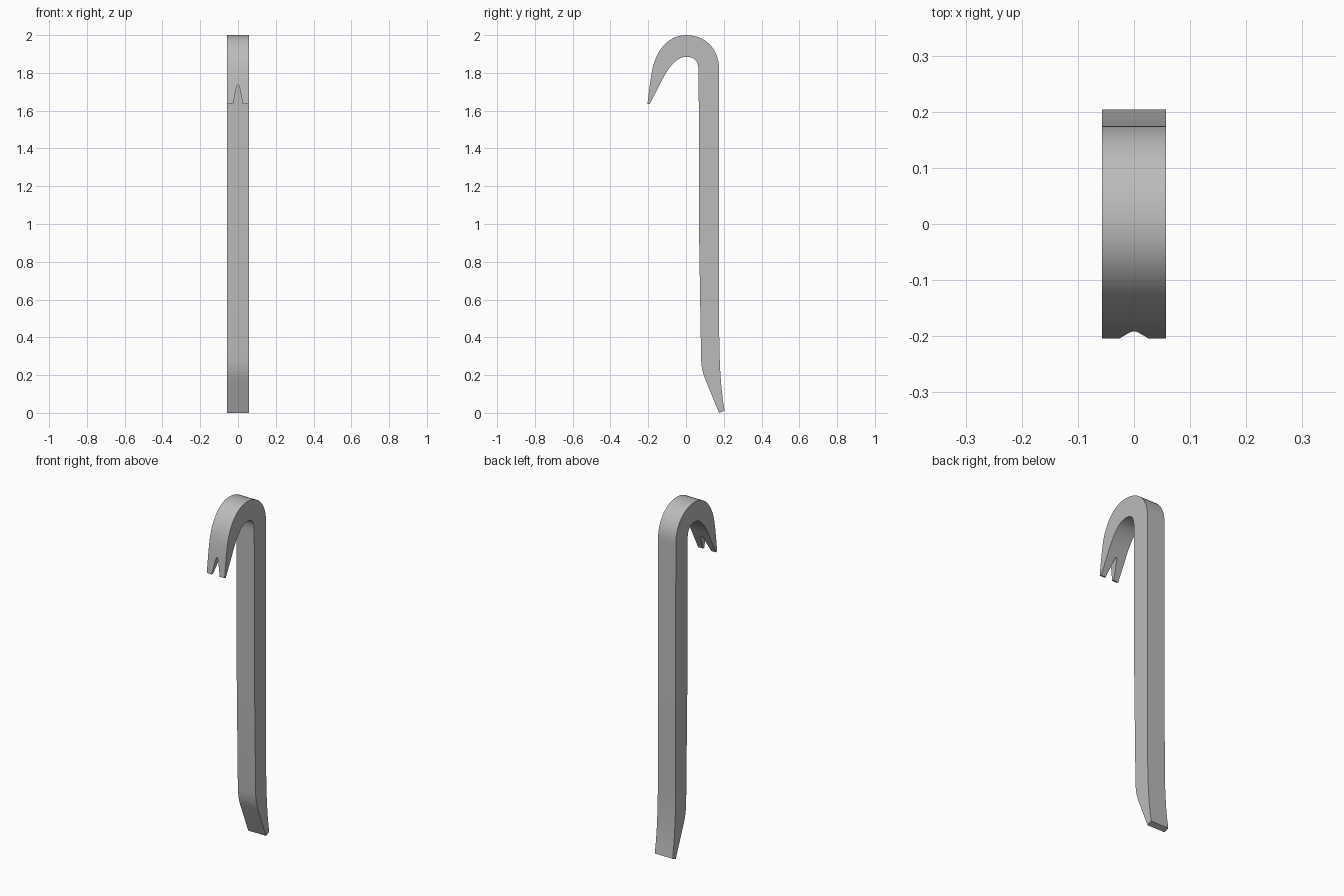
import bpy
import bmesh
from mathutils import Vector
from mathutils.geometry import interpolate_bezier

if "Cube" in bpy.data.objects:
    bpy.data.objects.remove(bpy.data.objects["Cube"])

HALF_WIDTH = 0.057

steel = bpy.data.materials.new("grey steel")
steel.diffuse_color = (0.5, 0.5, 0.5, 1)
steel.use_nodes = True
steel.node_tree.nodes["Principled BSDF"].inputs["Base Color"].default_value = steel.diffuse_color


def arc(p0, h0, h1, p1, n=14):
    """Bezier points in (y, z), without the last one."""
    pts = interpolate_bezier(*[Vector((*p, 0)) for p in (p0, h0, h1, p1)], n)
    return [(p.x, p.y) for p in pts[:-1]]


def prism(name, outline, to_3d, low, high):
    """Extrude a closed 2D outline between two depths."""
    bm = bmesh.new()
    rings = [[bm.verts.new(to_3d(a, b, d)) for a, b in outline] for d in (low, high)]
    bm.faces.new(rings[0])
    bm.faces.new(rings[1][::-1])
    n = len(outline)
    for i in range(n):
        j = (i + 1) % n
        bm.faces.new((rings[0][i], rings[0][j], rings[1][j], rings[1][i]))
    bmesh.ops.recalc_face_normals(bm, faces=bm.faces)
    mesh = bpy.data.meshes.new(name)
    bm.to_mesh(mesh)
    bm.free()
    obj = bpy.data.objects.new(name, mesh)
    bpy.context.collection.objects.link(obj)
    return obj


# Side profile: over the hook, down the back, round the chisel, up the inside
profile = (
    arc((-0.204, 1.636), (-0.194, 1.72), (-0.188, 1.77), (-0.178, 1.82), 6)
    + arc((-0.178, 1.82), (-0.155, 1.93), (-0.085, 2.0), (0.0, 2.0))
    + arc((0.0, 2.0), (0.1, 2.0), (0.175, 1.93), (0.175, 1.82))
    + [(0.175, 1.82)]
    + arc((0.176, 0.40), (0.178, 0.22), (0.186, 0.12), (0.204, 0.012), 8)
    + [(0.204, 0.012), (0.175, 0.0)]
    + arc((0.107, 0.165), (0.092, 0.20), (0.083, 0.23), (0.080, 0.28), 8)
    + [(0.080, 0.28), (0.070, 0.90)]
    + arc((0.067, 1.80), (0.067, 1.86), (0.05, 1.885), (0.0, 1.885))
    + arc((0.0, 1.885), (-0.06, 1.885), (-0.11, 1.80), (-0.14, 1.735))
    + [(-0.14, 1.735), (-0.193, 1.634)]
)
bar = prism("pry_bar", profile, lambda y, z, d: (d, y, z), -HALF_WIDTH, HALF_WIDTH)
bar.data.materials.append(steel)

# Tapered nail slot through the claw, with a rounded end
half_slot = [(0.030, 1.60), (0.026, 1.634), (0.017, 1.68), (0.008, 1.722), (0.004, 1.733)]
slot = half_slot + [(0.0, 1.736)] + [(-x, z) for x, z in half_slot[::-1]]
cutter = prism("slot_cutter", slot, lambda x, z, d: (x, d, z), -0.3, 0.02)
cutter.hide_render = True

cut = bar.modifiers.new("nail_slot", "BOOLEAN")
cut.operation = "DIFFERENCE"
cut.solver = "EXACT"
cut.object = cutter
bpy.context.view_layer.objects.active = bar
bar.select_set(True)
bpy.ops.object.modifier_apply(modifier=cut.name)
bpy.data.objects.remove(cutter)
bpy.ops.object.shade_smooth_by_angle()
